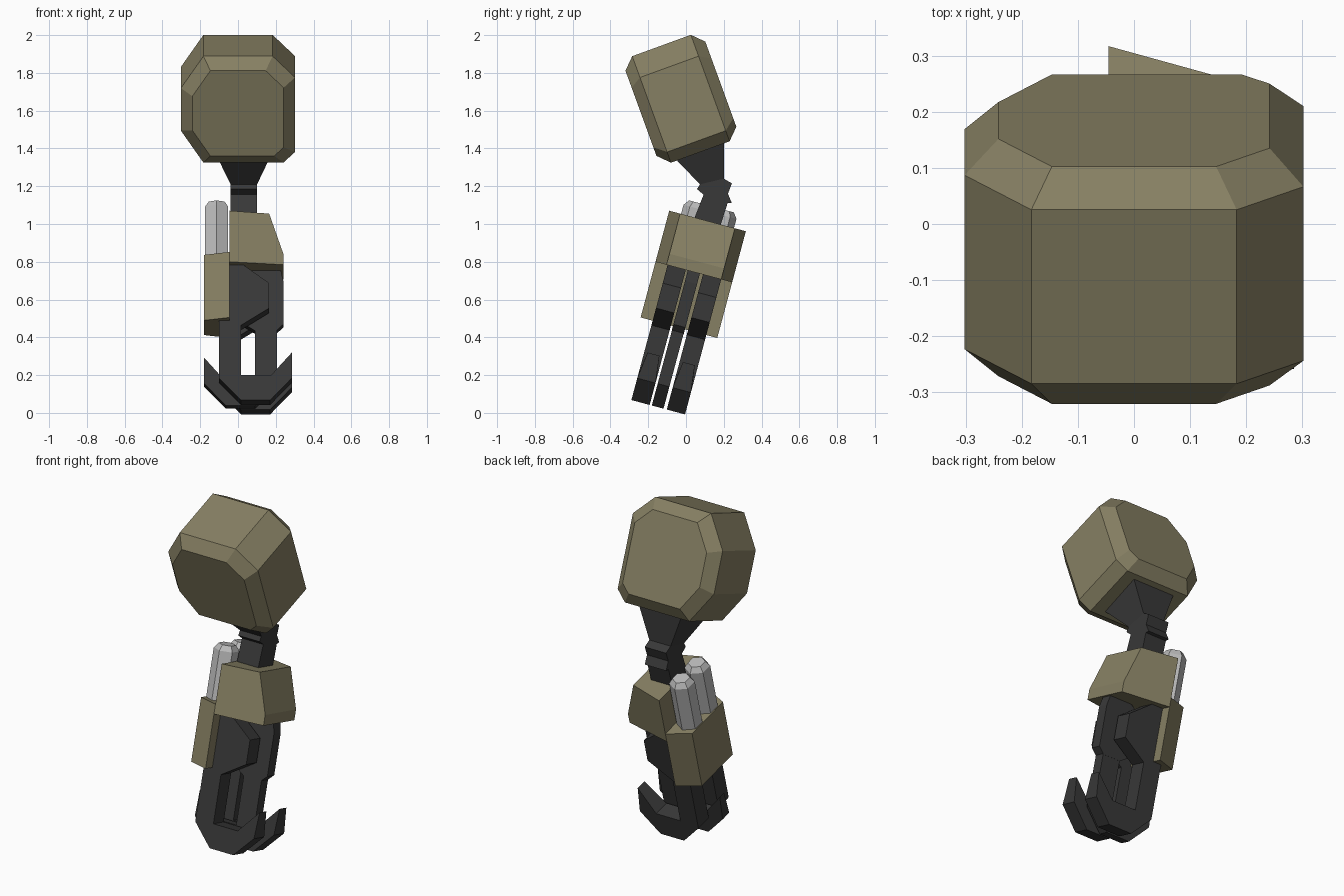
import bpy, bmesh, math
from mathutils import Matrix, Vector

if "Cube" in bpy.data.objects:
    bpy.data.objects.remove(bpy.data.objects["Cube"])


def material(name, rgb):
    m = bpy.data.materials.new(name)
    m.diffuse_color = (*rgb, 1)
    m.use_nodes = True
    m.node_tree.nodes["Principled BSDF"].inputs["Base Color"].default_value = m.diffuse_color
    return m


OLIVE = material("olive armor", (0.24, 0.215, 0.125))
DARK = material("dark metal", (0.04, 0.04, 0.04))
GREY = material("light grey metal", (0.5, 0.5, 0.5))

# Local frames: shoulder leans forward, forearm leans back
SHOULDER = Matrix.Translation((0, -0.027, 1.663)) @ Matrix.Rotation(math.radians(20), 4, 'X')
FOREARM = Matrix.Translation((0, 0.114, 1.016)) @ Matrix.Rotation(math.radians(-15), 4, 'X')


def loft(name, loops, mat, frame=Matrix.Identity(4)):
    """Closed solid through a list of equal-length point loops."""
    bm = bmesh.new()
    rings = [[bm.verts.new(frame @ Vector(p)) for p in loop] for loop in loops]
    n = len(rings[0])
    for a, b in zip(rings, rings[1:]):
        for i in range(n):
            j = (i + 1) % n
            bm.faces.new((a[i], a[j], b[j], b[i]))
    bm.faces.new(rings[0][::-1])
    bm.faces.new(rings[-1])
    bmesh.ops.recalc_face_normals(bm, faces=bm.faces[:])
    me = bpy.data.meshes.new(name)
    bm.to_mesh(me)
    bm.free()
    me.materials.append(mat)
    ob = bpy.data.objects.new(name, me)
    bpy.context.collection.objects.link(ob)
    return ob


def rect(x, d, lo, hi):
    """Rectangle at x, spanning -d..d in depth and lo..hi in height."""
    return [(x, -d, lo), (x, d, lo), (x, d, hi), (x, -d, hi)]


# Shoulder: uneven octagon prism with smaller caps front and back
octagon = [(-.183, .3), (.183, .3), (.302, .18), (.302, -.24),
           (.24, -.3), (-.183, -.3), (-.302, -.12), (-.302, .12)]
loft("shoulder_armor",
     [[(x * s, y, z * s) for x, z in octagon]
      for y, s in ((-.225, .8), (-.165, 1), (.165, 1), (.225, .8))],
     OLIVE, SHOULDER)

# Upper arm: flared block narrowing down to the elbow
top = [(-.12, -.085, 1.375), (.18, -.085, 1.375), (.18, .2, 1.46), (-.12, .2, 1.46)]
low = [(-.039, .074, 1.21), (.101, .074, 1.21), (.101, .2, 1.24), (-.039, .2, 1.24)]
loft("upper_arm", [top, low], DARK)

# Elbow: notched side profile extruded across
elbow = [(.074, 1.21), (.058, 1.185), (.093, 1.155), (.048, 1.04), (.03, .97),
         (.165, .93), (.185, 1.0), (.22, 1.11), (.243, 1.11), (.222, 1.16),
         (.243, 1.215), (.2, 1.24)]
loft("elbow", [[(x, y, z) for y, z in elbow] for x in (-.039, .101)], DARK)


# Forearm armor: tapered block with a sloped outer face
def armor_loop(x0, x1, x2, d):
    return [(x0, d[0], 0), (x1, d[1], 0), (x2, d[1], -.22), (x2, d[1], -.28), (x0, d[0], -.28)]


loft("forearm_armor",
     [armor_loop(-.045, .165, .24, (s * .21, s * .15)) for s in (-1, 1)],
     OLIVE, FOREARM)

# Wrist guard on the inner side
loft("wrist_guard", [rect(-.045, .21, -.585, -.226), rect(-.18, .15, -.585, -.226)],
     OLIVE, FOREARM)


# Canisters: hexagonal tubes with chamfered tips
def hexagon(cy, r, z):
    return [(-.113 + r * math.sin(math.radians(60 * k)),
             cy + r * math.cos(math.radians(60 * k)), z) for k in range(6)]


for label, cy in (("front", -.075), ("back", .075)):
    loft(label + "_canister",
         [hexagon(cy, .07, -.3), hexagon(cy, .07, .05), hexagon(cy, .048, .08)],
         GREY, FOREARM)

# Claws: hooked profiles, the middle one mirrored so the hooks interlock
TIP = -.755
claw = [(-.1, -.25), (-.1, -.9), (.016, -1.02), (.17, -1.02), (.285, -.9),
        (.285, TIP), (.175, -.884), (.016, -.884), (.016, -.61),
        (.165, -.516), (.165, -.379), (.016, -.27)]


def claw_loop(profile, centre, half):
    return [(x, centre + half * (.65 if z == TIP else 1), z) for x, z in profile]


for label, centre, half, flip in (("front", -.094, .05, False),
                                  ("middle", 0, .032, True),
                                  ("back", .1, .05, False)):
    prof = [(.106 - x, z) for x, z in claw] if flip else claw
    loft(label + "_claw", [claw_loop(prof, centre, s * half) for s in (-1, 1)], DARK, FOREARM)

# Outer knuckle on the middle claw
knuckle = [(.09, -.25), (.222, -.26), (.24, -.337), (.24, -.575), (.203, -.61), (.09, -.61)]
loft("middle_knuckle", [[(x, y, z) for x, z in knuckle] for y in (-.033, .033)], DARK, FOREARM)
